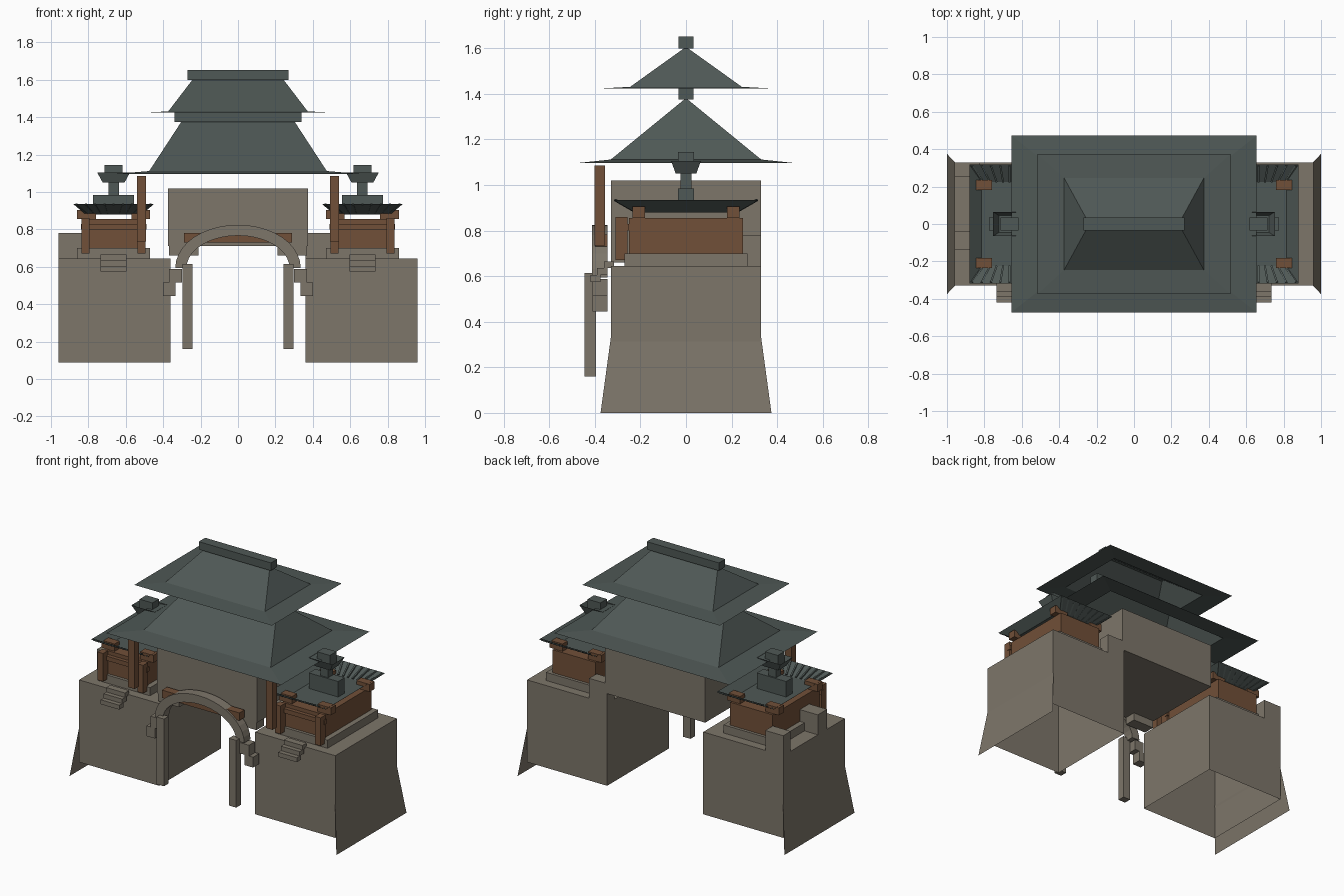
import bpy, bmesh, math
from mathutils import Vector

if "Cube" in bpy.data.objects:
    bpy.data.objects.remove(bpy.data.objects["Cube"])


def material(name, rgb):
    m = bpy.data.materials.new(name)
    m.diffuse_color = (*rgb, 1)
    m.use_nodes = True
    m.node_tree.nodes["Principled BSDF"].inputs["Base Color"].default_value = m.diffuse_color
    return m


STONE = material("grey_stone", (0.205, 0.18, 0.143))
WOOD = material("brown_timber", (0.165, 0.08, 0.04))
TILE = material("green_grey_tile", (0.078, 0.098, 0.092))


def finish(name, bm, mat):
    bmesh.ops.recalc_face_normals(bm, faces=bm.faces)
    me = bpy.data.meshes.new(name)
    bm.to_mesh(me)
    bm.free()
    me.materials.append(mat)
    ob = bpy.data.objects.new(name, me)
    bpy.context.collection.objects.link(ob)
    return ob


def loft(name, mat, rings, cx=0, cy=0, bottom=True, top=True):
    """Stack of rectangles (z, half x, half y) joined by flat sides."""
    bm = bmesh.new()
    loops = [[bm.verts.new((cx + sx * hx, cy + sy * hy, z))
              for sx, sy in ((-1, -1), (1, -1), (1, 1), (-1, 1))]
             for z, hx, hy in rings]
    for a, b in zip(loops, loops[1:]):
        for i in range(4):
            j = (i + 1) % 4
            bm.faces.new((a[i], a[j], b[j], b[i]))
    if bottom:
        bm.faces.new(loops[0][::-1])
    if top:
        bm.faces.new(loops[-1])
    return finish(name, bm, mat)


def box(name, mat, x0, x1, y0, y1, z0, z1, **kw):
    hx, hy = (x1 - x0) / 2, (y1 - y0) / 2
    return loft(name, mat, [(z0, hx, hy), (z1, hx, hy)],
                (x0 + x1) / 2, (y0 + y1) / 2, **kw)


def bar(name, mat, a, b, w):
    """Square bar between two points."""
    a, b = Vector(a), Vector(b)
    bm = bmesh.new()
    bmesh.ops.create_cube(bm, size=1)
    bmesh.ops.scale(bm, vec=(w, w, (b - a).length), verts=bm.verts)
    q = (b - a).to_track_quat('Z', 'Y').to_matrix().to_4x4()
    bmesh.ops.transform(bm, matrix=q, verts=bm.verts)
    bmesh.ops.translate(bm, vec=(a + b) / 2, verts=bm.verts)
    return finish(name, bm, mat)


def tower(side):
    tag = "left" if side < 0 else "right"
    cx = 0.665 * side
    # stone block, open underneath, with sloping outer skirt
    x0, x1 = (-0.96, -0.36) if side < 0 else (0.36, 0.96)
    box(f"{tag}_tower_block", STONE, x0, x1, -0.33, 0.33, 0.088, 0.645, bottom=False)
    bm = bmesh.new()
    bm.faces.new([bm.verts.new(v) for v in (
        (side * 0.958, -0.33, 0.33), (side * 0.958, 0.33, 0.33),
        (side, 0.375, 0), (side, -0.375, 0))])
    finish(f"{tag}_skirt", bm, STONE)
    # battlements
    for y0, y1 in ((0.25, 0.33), (-0.14, -0.04)):
        box(f"{tag}_merlon", STONE, x0, x0 + 0.135, y0, y1, 0.645, 0.78)
    # hanging front steps
    for i in range(3):
        box(f"{tag}_step", STONE, cx - 0.07, cx + 0.07, -0.42 + 0.03 * i,
            -0.375 + 0.03 * i, 0.575 + 0.03 * i, 0.605 + 0.03 * i)
    # pavilion base, body and rails
    loft(f"{tag}_pavilion_base", STONE, [(0.645, 0.195, 0.27), (0.70, 0.195, 0.27)], cx)
    loft(f"{tag}_pavilion_body", WOOD, [(0.70, 0.16, 0.25), (0.855, 0.16, 0.25)], cx)
    box(f"{tag}_front_rail", WOOD, cx - 0.175, cx + 0.175, -0.275, -0.25, 0.80, 0.83)
    for sx in (-1, 1):
        px = cx + sx * 0.15
        box(f"{tag}_front_post", WOOD, px - 0.021, px + 0.021, -0.31, -0.257, 0.67, 0.86)
        for sy in (-1, 1):
            loft(f"{tag}_bracket", WOOD, [(0.855, 0.05, 0.027), (0.905, 0.05, 0.027)],
                 cx + sx * 0.145, sy * 0.208)
    # upturned tray roof with ribs
    loft(f"{tag}_tray_roof", TILE, [(0.88, 0.15, 0.225), (0.935, 0.215, 0.318)], cx, top=False)
    for sy in (-1, 1):
        for i in range(9):
            t = (i - 4) / 4
            bar(f"{tag}_roof_rib", TILE, (cx + t * 0.14, sy * 0.225, 0.885),
                (cx + t * 0.20, sy * 0.312, 0.935), 0.01)
    # ridge and finial
    loft(f"{tag}_ridge", TILE, [(0.88, 0.11, 0.035), (0.985, 0.11, 0.035)], cx)
    loft(f"{tag}_finial_neck", TILE, [(0.985, 0.028, 0.025), (1.06, 0.028, 0.025)], cx)
    loft(f"{tag}_finial_tray", TILE, [(1.05, 0.058, 0.045), (1.105, 0.088, 0.065)], cx, top=False)
    loft(f"{tag}_finial_cap", TILE, [(1.055, 0.048, 0.035), (1.145, 0.048, 0.035)], cx)
    # tall free post beside the gate
    px = 0.517 * side
    box(f"{tag}_tall_post", WOOD, px - 0.024, px + 0.024, -0.402, -0.355, 0.735, 1.085)
    # gate pier, its brackets and the haunch behind
    def mirrored(name, a, b, *rest):
        box(f"{tag}_{name}", STONE, *sorted((a * side, b * side)), *rest)
    mirrored("gate_pier", 0.243, 0.298, -0.445, -0.395, 0.16, 0.615)
    mirrored("gate_bracket_low", 0.335, 0.4, -0.41, -0.345, 0.445, 0.515)
    mirrored("gate_bracket_high", 0.3, 0.37, -0.41, -0.345, 0.515, 0.588)
    mirrored("gate_haunch", 0.21, 0.37, -0.33, -0.25, 0.66, 0.715)


for s in (-1, 1):
    tower(s)

# wall over the passage and the timber lintel
box("upper_wall", STONE, -0.375, 0.375, -0.33, 0.33, 0.712, 1.02)
box("gate_lintel", WOOD, -0.29, 0.29, -0.40, -0.345, 0.73, 0.782)

# elliptical gate arch
bm = bmesh.new()
N = 20
arch = []
for k in range(N + 1):
    a = math.pi * k / N
    c, s = math.cos(a), math.sin(a)
    arch.append([bm.verts.new((rx * c, y, 0.595 + rz * s))
                 for rx, rz, y in ((0.335, 0.23, -0.412), (0.275, 0.172, -0.412),
                                   (0.275, 0.172, -0.345), (0.335, 0.23, -0.345))])
for a, b in zip(arch, arch[1:]):
    for i in range(4):
        j = (i + 1) % 4
        bm.faces.new((a[i], a[j], b[j], b[i]))
bm.faces.new(arch[0])
bm.faces.new(arch[-1][::-1])
finish("gate_arch", bm, STONE)

# two hipped roofs: open shell with a thin flat eave, then a ridge box
for name, eave, base, peak, ridge in (
        ("lower", (1.097, 0.655, 0.472), (1.112, 0.475, 0.33), (1.38, 0.30, 0.002), 0.34),
        ("upper", (1.424, 0.515, 0.374), (1.431, 0.373, 0.245), (1.605, 0.24, 0.002), 0.27)):
    loft(f"{name}_hip_roof", TILE, [eave, base, peak], bottom=False)
    z = peak[0]
    loft(f"{name}_roof_ridge", TILE, [(z - 0.005, ridge, 0.034), (z + 0.048, ridge, 0.034)])
